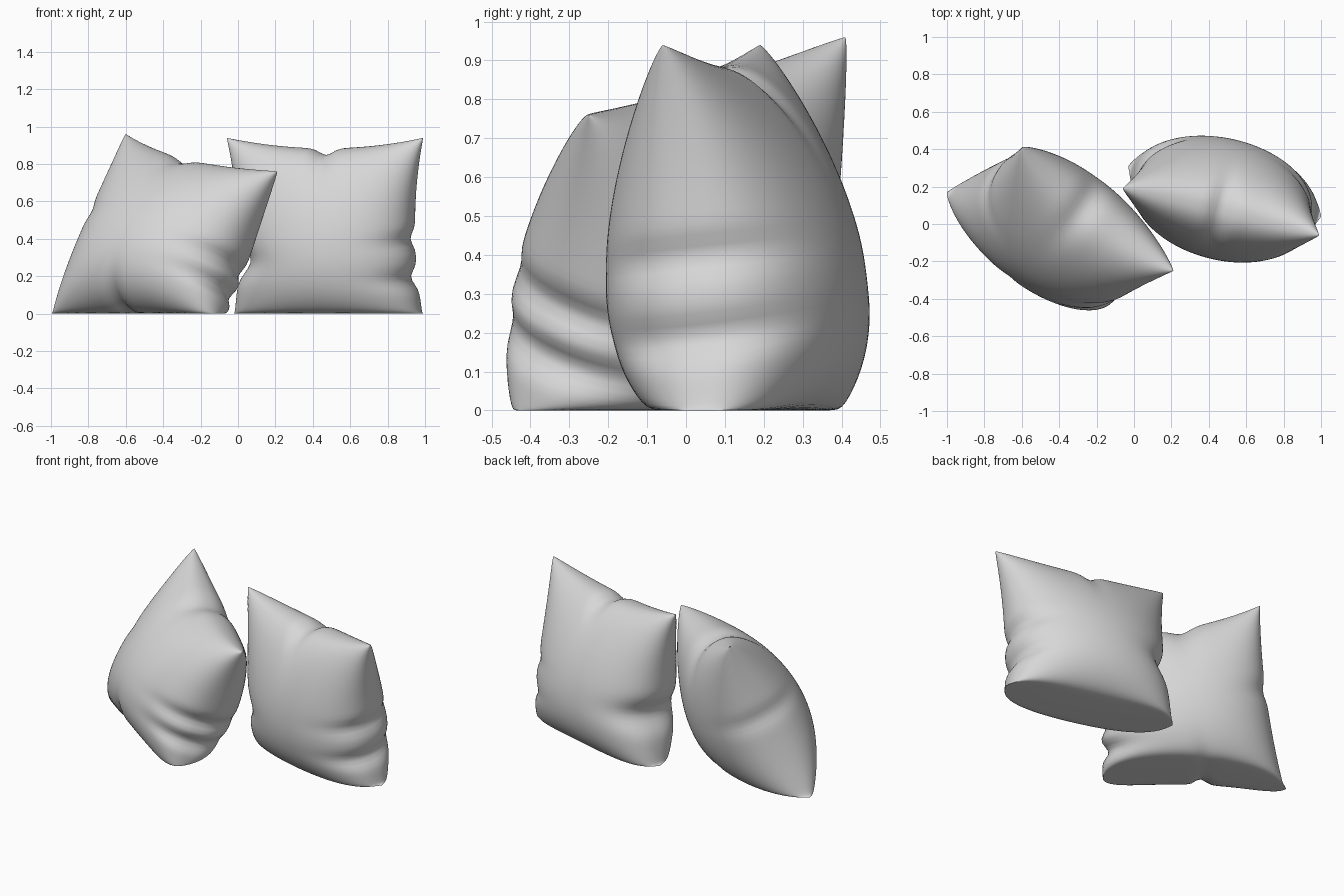
import bpy
import bmesh
import math
from mathutils import Vector

cube = bpy.data.objects.get("Cube")
if cube:
    bpy.data.objects.remove(cube)

# Plain grey cloth
cloth = bpy.data.materials.new("grey_cloth")
cloth.use_nodes = True
GREY = (0.68, 0.68, 0.68, 1)
cloth.diffuse_color = GREY
bsdf = cloth.node_tree.nodes["Principled BSDF"]
bsdf.inputs["Base Color"].default_value = GREY
bsdf.inputs["Roughness"].default_value = 0.8

STEPS = 56
FLOOR_SOFT = 0.012


def settle(z):
    """Press the underside softly flat against the floor."""
    return FLOOR_SOFT * math.log1p(math.exp(min(z / FLOOR_SOFT, 300)))


def pillow(name, corners, thickness, sag, pinch, tucks):
    """Stuffed pillow between bottom-left, bottom-right, top-right, top-left corners.
    Each tuck is (axis, side, position along edge, width, depth)."""
    bl, br, tr, tl = [Vector(c) for c in corners]
    normal = (br + tr - bl - tl).cross(tl + tr - bl - br).normalized()

    def point(i, j, face):
        a = math.pi * (i / STEPS - 0.5)
        b = math.pi * (j / STEPS - 0.5)
        u, v = math.sin(a), math.sin(b)
        puff = max(math.cos(a) * math.cos(b), 0) ** 0.87
        puff *= thickness * (1 - sag * v)
        # Edges draw inwards between the pointed corners
        pu = u * (1 - pinch[0] * (1 - v * v))
        pv = v * (1 - pinch[1] * (1 - u * u))
        # Gathered folds along the seams
        for axis, side, at, width, depth in tucks:
            along, across = (v, u * side) if axis == "u" else (u, v * side)
            fold = math.exp(-((along - at) / width) ** 2)
            pull = side * depth * fold * max(across, 0) ** 4
            if axis == "u":
                pu -= pull
            else:
                pv -= pull
            puff *= 1 - 2 * depth * fold * math.exp((across - 1) / 0.18)
        s, t = (pu + 1) / 2, (pv + 1) / 2
        p = bl.lerp(br, s).lerp(tl.lerp(tr, s), t) + normal * puff * face
        p.z = settle(p.z)
        return p

    bm = bmesh.new()
    rim = {}
    for face in (1, -1):
        grid = {}
        for i in range(STEPS + 1):
            for j in range(STEPS + 1):
                on_rim = i in (0, STEPS) or j in (0, STEPS)
                if on_rim and (i, j) in rim:
                    grid[i, j] = rim[i, j]
                    continue
                grid[i, j] = bm.verts.new(point(i, j, face))
                if on_rim:
                    rim[i, j] = grid[i, j]
        for i in range(STEPS):
            for j in range(STEPS):
                quad = [grid[i, j], grid[i + 1, j], grid[i + 1, j + 1], grid[i, j + 1]]
                f = bm.faces.new(quad if face > 0 else quad[::-1])
                f.smooth = True
    mesh = bpy.data.meshes.new(name)
    bm.to_mesh(mesh)
    bm.free()
    mesh.materials.append(cloth)
    obj = bpy.data.objects.new(name, mesh)
    bpy.context.collection.objects.link(obj)
    return obj


# Upright pillow on the model's left
pillow("upright_pillow",
       [(-0.03, 0.31, -0.10), (1.0, 0.04, -0.10), (0.99, -0.06, 0.94), (-0.06, 0.19, 0.94)],
       0.313, 0.25, (0.11, 0.11),
       [("u", -1, -0.25, 0.16, 0.13), ("u", 1, -0.05, 0.09, 0.05),
        ("u", 1, -0.45, 0.10, 0.07), ("v", 1, 0.0, 0.10, 0.07)])

# Slanting pillow on the model's right
pillow("slanting_pillow",
       [(-1.0, 0.17, -0.06), (-0.12, -0.42, -0.08), (0.21, -0.25, 0.76), (-0.60, 0.41, 0.96)],
       0.328, 0.21, (0.07, 0.12),
       [("u", 1, -0.2, 0.10, 0.07), ("u", 1, -0.5, 0.10, 0.08),
        ("v", 1, -0.1, 0.14, 0.06), ("v", -1, -0.1, 0.08, 0.07),
        ("u", -1, 0.1, 0.10, 0.03)])
